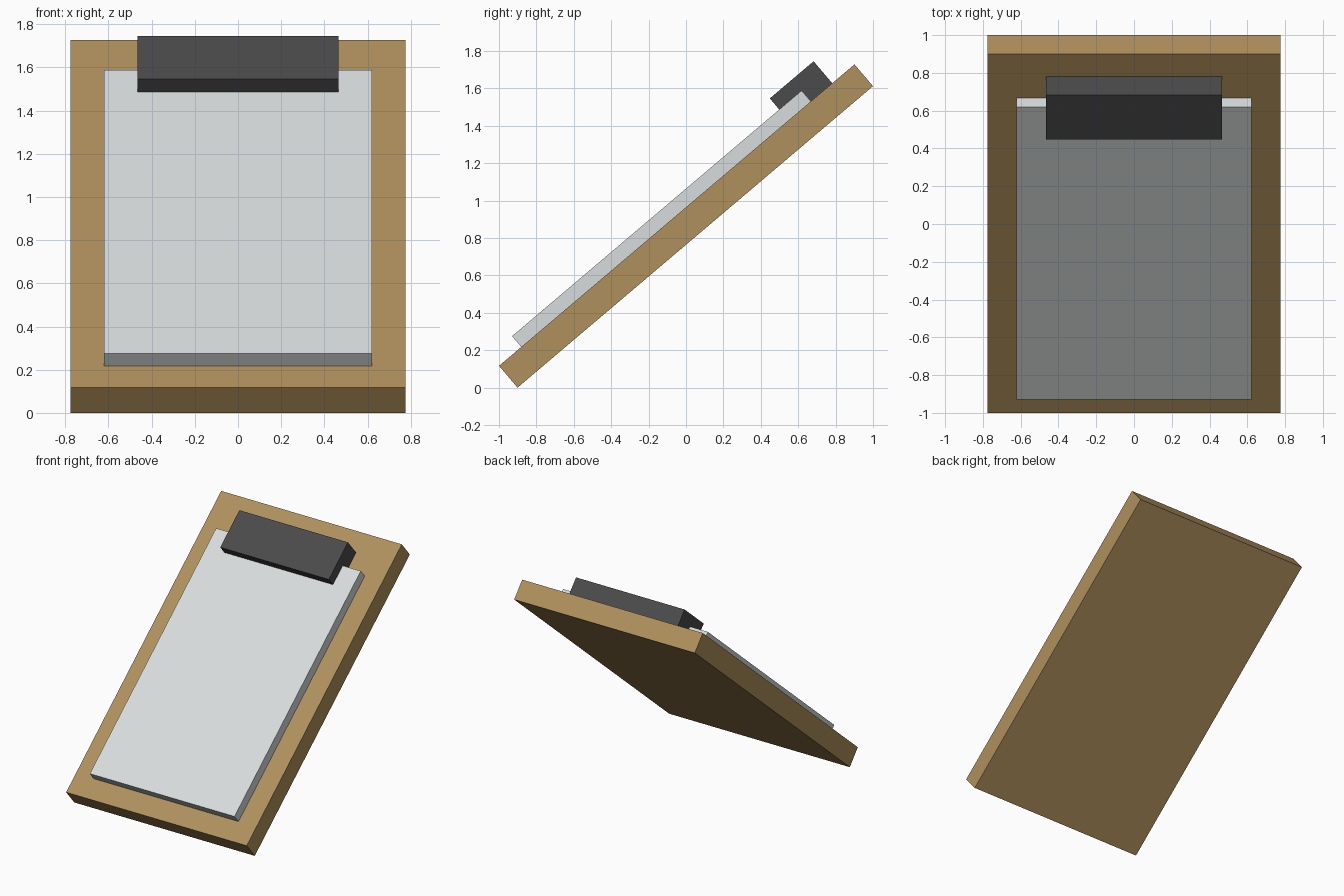
import bpy, math
from mathutils import Matrix

if "Cube" in bpy.data.objects:
    bpy.data.objects.remove(bpy.data.objects["Cube"])

TILT = math.radians(40.3)
LENGTH, THICK, WIDTH = 2.492, 0.153, 1.55
HEIGHT = LENGTH * math.sin(TILT) + THICK * math.cos(TILT)
# local frame: y runs up the board, z is the board normal
FRAME = Matrix.Translation((0, 0, HEIGHT / 2)) @ Matrix.Rotation(TILT, 4, 'X')


def material(name, rgb):
    m = bpy.data.materials.new(name)
    m.diffuse_color = (*rgb, 1)
    m.use_nodes = True
    m.node_tree.nodes["Principled BSDF"].inputs["Base Color"].default_value = m.diffuse_color
    return m


def slab(name, width, y0, y1, z0, z1, mat):
    bpy.ops.mesh.primitive_cube_add(size=1)
    ob = bpy.context.object
    ob.name = name
    place = Matrix.Translation((0, (y0 + y1) / 2, (z0 + z1) / 2))
    size = Matrix.Diagonal((width, y1 - y0, z1 - z0, 1))
    ob.data.transform(FRAME @ place @ size)
    ob.data.materials.append(mat)
    return ob


wood = material("wood tan", (0.43, 0.28, 0.11))
white = material("paper white", (0.69, 0.72, 0.72))
dark = material("clip dark grey", (0.07, 0.07, 0.07))

top = THICK / 2
# backing board
slab("board", WIDTH, -LENGTH / 2, LENGTH / 2, -top, top, wood)
# sheet stack
slab("paper", 1.242, -1.09, 0.94, top, top + 0.076, white)
# clip, standing on the board and biting over the paper's top edge
slab("clip", 0.932, 0.783, 1.09, top, top + 0.154, dark)
